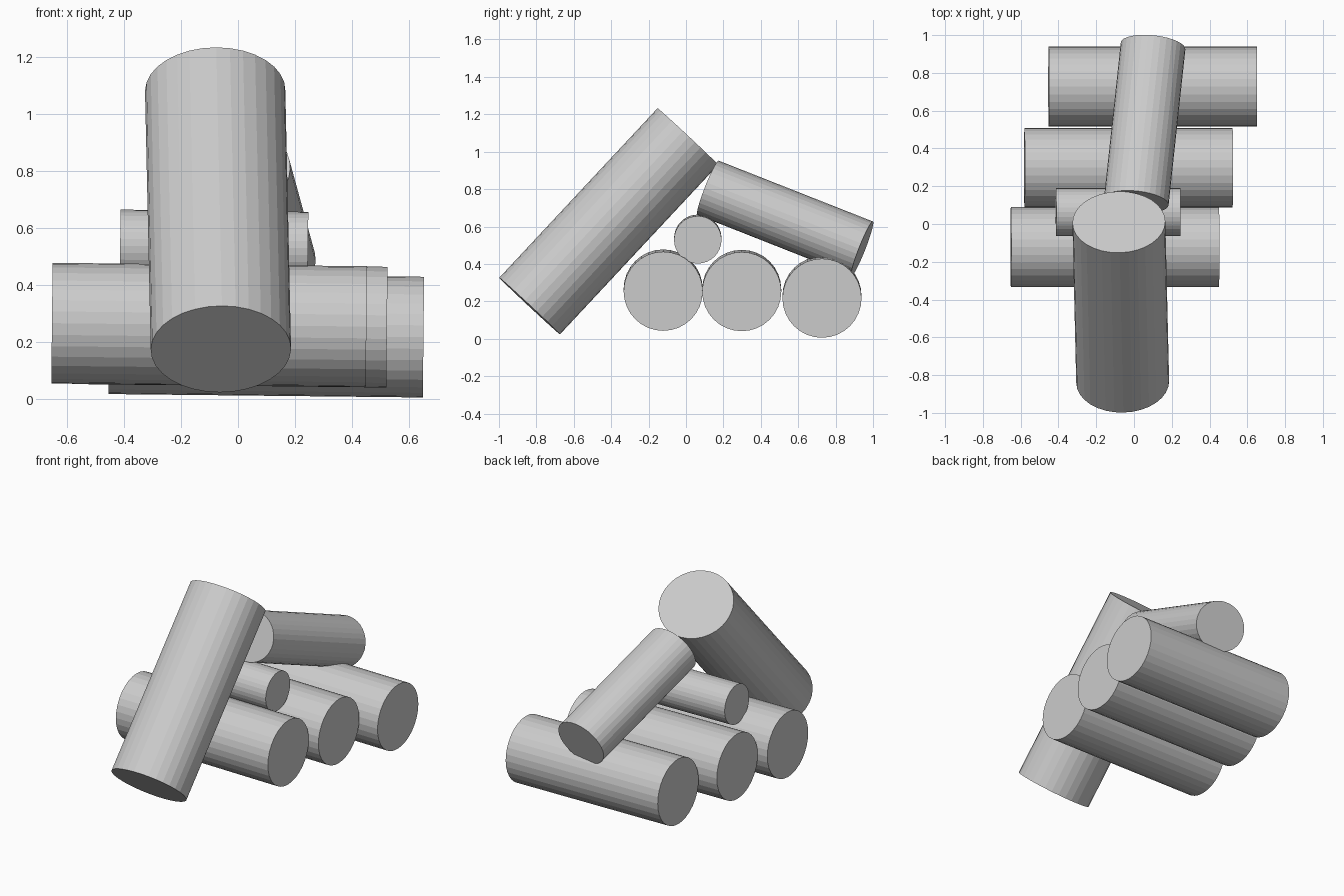
import bpy
from mathutils import Vector, Matrix

if "Cube" in bpy.data.objects:
    bpy.data.objects.remove(bpy.data.objects["Cube"])

SIDES = 32


def log(name, start, end, r_side, r_up):
    """Flat-faced log between two end centres, with side and upward radii."""
    a, b = Vector(start), Vector(end)
    axis = (b - a).normalized()
    side = axis.cross(Vector((0, 0, 1))).normalized()
    up = side.cross(axis)
    bpy.ops.mesh.primitive_cylinder_add(vertices=SIDES, radius=1, depth=(b - a).length)
    ob = bpy.context.object
    ob.name = name
    rot = Matrix((side, up, -axis)).transposed()  # columns are the log's local axes
    if rot.determinant() < 0:
        rot = Matrix((side, up, axis)).transposed()
    ob.data.transform(Matrix.Diagonal((r_side, r_up, 1, 1)))
    ob.data.transform(rot.to_4x4())
    ob.location = (a + b) / 2
    return ob


# Three thick logs lying side by side, dipping slightly to the right
for name, x0, y, z in (("front_log", -0.652, -0.122, 0.266),
                       ("middle_log", -0.58, 0.298, 0.264),
                       ("back_log", -0.452, 0.727, 0.229)):
    log(name, (x0, y, z), (x0 + 1.102, y, z - 0.012), 0.2115, 0.2115)

# Short thin log resting on top
log("small_top_log", (-0.413, 0.063, 0.537), (0.245, 0.063, 0.529), 0.127, 0.127)

# Thick log leaning from the front
log("leaning_front_log", (-0.06, -0.836, 0.175), (-0.08, 0.010, 1.081), 0.246, 0.222)

# Thinner log leaning from the back
log("leaning_back_log", (0.012, 0.118, 0.807), (0.101, 0.942, 0.482), 0.172, 0.156)
